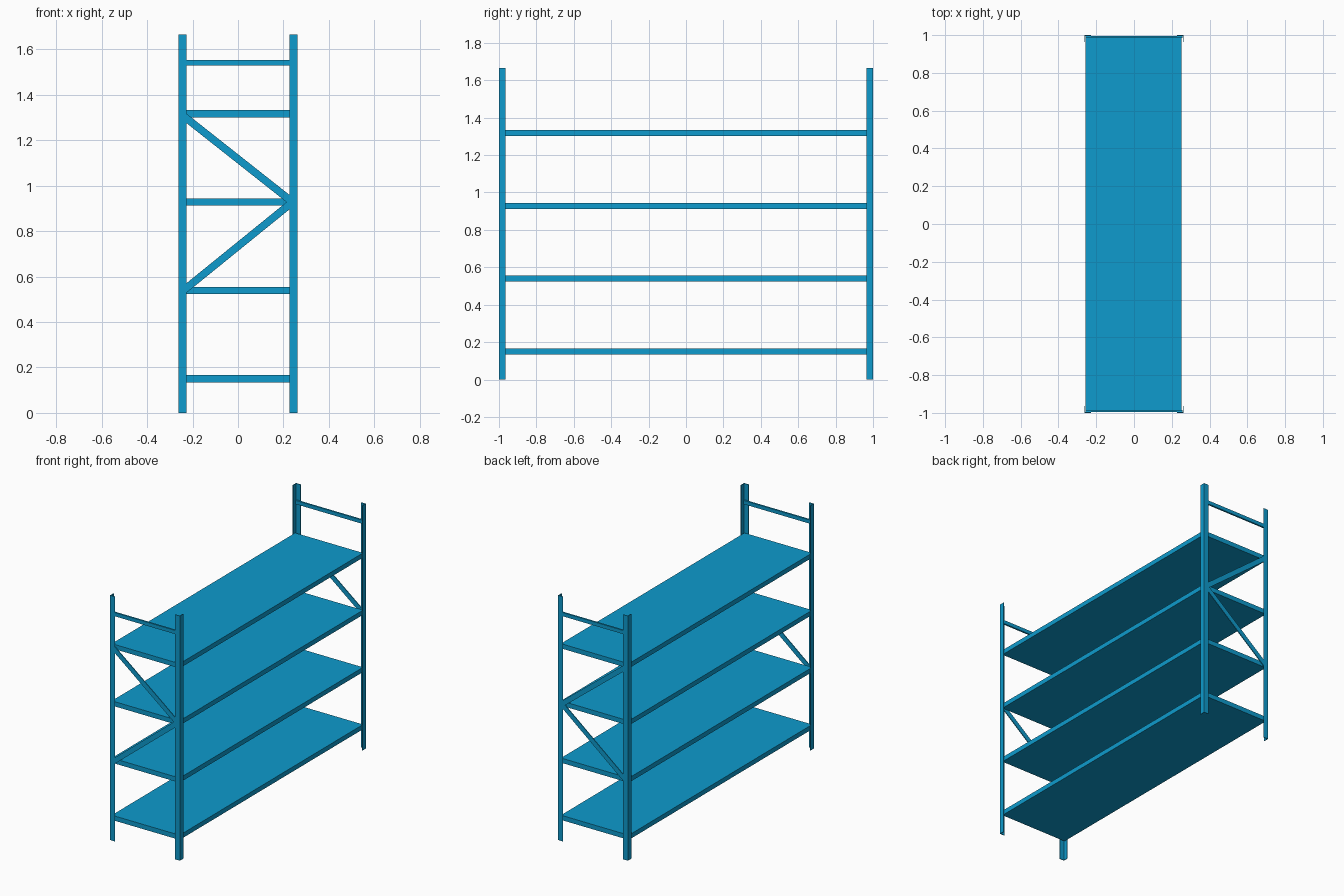
import bpy
import bmesh
from math import atan2, hypot
from mathutils import Matrix, Vector

cube = bpy.data.objects.get("Cube")
if cube:
    bpy.data.objects.remove(cube, do_unlink=True)

HALF_W, HALF_L, HEIGHT = 0.263, 1.0, 1.665
FLANGE, SHEET = 0.036, 0.004
SHELF_LEVELS = [0.15 + 0.389 * i for i in range(4)]

blue = bpy.data.materials.new("blue_paint")
blue.use_nodes = True
BLUE = (0.0044, 0.328, 0.61, 1)
blue.diffuse_color = BLUE
blue.node_tree.nodes["Principled BSDF"].inputs["Base Color"].default_value = BLUE


def finish(name, bm):
    bmesh.ops.recalc_face_normals(bm, faces=bm.faces)
    mesh = bpy.data.meshes.new(name)
    bm.to_mesh(mesh)
    bm.free()
    mesh.materials.append(blue)
    obj = bpy.data.objects.new(name, mesh)
    bpy.context.scene.collection.objects.link(obj)
    return obj


def box(name, centre, size, tilt=0.0):
    """Box turned about the y axis by tilt."""
    bm = bmesh.new()
    matrix = (Matrix.Translation(centre) @ Matrix.Rotation(tilt, 4, "Y")
              @ Matrix.Diagonal((*size, 1)))
    bmesh.ops.create_cube(bm, size=1, matrix=matrix)
    return finish(name, bm)


def angle_post(name, sx, sy):
    """Folded L-section post with its corner facing outward."""
    profile = [(0, 0), (FLANGE, 0), (FLANGE, SHEET),
               (SHEET, SHEET), (SHEET, FLANGE), (0, FLANGE)]
    bm = bmesh.new()
    verts = [bm.verts.new((sx * (HALF_W - u), sy * (HALF_L - v), 0)) for u, v in profile]
    face = bm.faces.new(verts)
    result = bmesh.ops.extrude_face_region(bm, geom=[face])
    top = [g for g in result["geom"] if isinstance(g, bmesh.types.BMVert)]
    bmesh.ops.translate(bm, verts=top, vec=Vector((0, 0, HEIGHT)))
    return finish(name, bm)


def brace(name, y, start, end):
    """Flat diagonal strip between two (x, z) points."""
    dx, dz = end[0] - start[0], end[1] - start[1]
    centre = ((start[0] + end[0]) / 2, y, (start[1] + end[1]) / 2)
    box(name, centre, (hypot(dx, dz), 0.006, 0.033), -atan2(dz, dx))


# Shelves
for i, z in enumerate(SHELF_LEVELS):
    box(f"shelf_{i + 1}", (-0.003, -0.002, z), (0.51, 1.972, 0.032))

# End frames: posts, top rail and two diagonal braces
for end_name, sy in (("front", -1), ("back", 1)):
    for side_name, sx in (("right", -1), ("left", 1)):
        angle_post(f"{end_name}_{side_name}_post", sx, sy)
    box(f"{end_name}_top_rail", (0, sy * 0.99, 1.542), (0.515, 0.012, 0.025))
    middle = (0.24, SHELF_LEVELS[2])
    brace(f"{end_name}_upper_brace", sy * 0.992, (-0.24, SHELF_LEVELS[3] - 0.01), middle)
    brace(f"{end_name}_lower_brace", sy * 0.992, (-0.24, SHELF_LEVELS[1]), middle)
